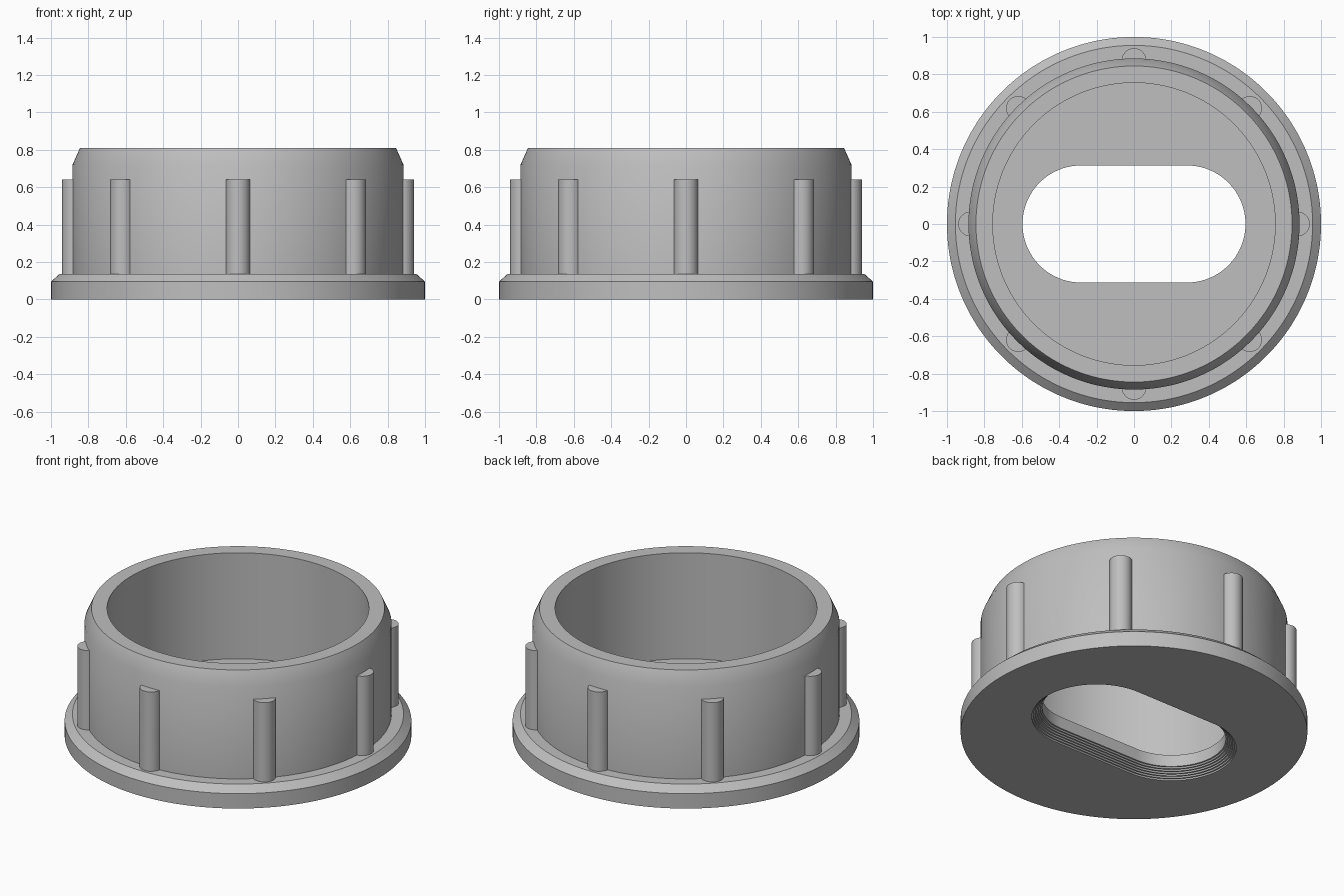
import bpy, bmesh, math

cube = bpy.data.objects.get("Cube")
if cube:
    bpy.data.objects.remove(cube, do_unlink=True)

SEGMENTS = 192
FLOOR = 0.135      # top of flange and inner floor
SLOT_R, SLOT_C = 0.313, 0.283
STEPS, STEP = 6, 0.01

grey = bpy.data.materials.new("plain grey")
grey.use_nodes = True
grey.diffuse_color = (0.52, 0.52, 0.52, 1)
grey.node_tree.nodes["Principled BSDF"].inputs["Base Color"].default_value = grey.diffuse_color


def finish(obj):
    obj.data.materials.append(grey)
    bpy.ops.object.select_all(action="DESELECT")
    obj.select_set(True)
    bpy.context.view_layer.objects.active = obj
    bpy.ops.object.shade_smooth_by_angle(angle=math.radians(30))


def ring(bm, r, z, half_length=0.0):
    """Circle, or a rounded slot when half_length pulls its halves apart."""
    verts = []
    for i in range(SEGMENTS):
        a = 2 * math.pi * (i + 0.5) / SEGMENTS
        x = r * math.cos(a) + math.copysign(half_length, math.cos(a))
        verts.append(bm.verts.new((x, r * math.sin(a), z)))
    return verts


# Collar: flange, chamfered wall, rim and floor, as one closed section
bm = bmesh.new()
profile = [(1, 0), (1, 0.095), (0.955, FLOOR), (0.885, FLOOR), (0.885, 0.72),
           (0.845, 0.81), (0.755, 0.81), (0.755, FLOOR)]
rings = [ring(bm, r, z) for r, z in profile]

# Slot through the floor, stepped outwards towards the underside
rings.append(ring(bm, SLOT_R, FLOOR, SLOT_C))
for k in range(STEPS, 0, -1):
    z = k * STEP
    r = SLOT_R + (STEPS - k) * STEP
    rings.append(ring(bm, r, z, SLOT_C))
    rings.append(ring(bm, r + STEP, z, SLOT_C))
rings.append(ring(bm, SLOT_R + STEPS * STEP, 0, SLOT_C))

for a, b in zip(rings, rings[1:] + rings[:1]):
    for i in range(SEGMENTS):
        j = (i + 1) % SEGMENTS
        bm.faces.new((a[i], a[j], b[j], b[i]))
bmesh.ops.recalc_face_normals(bm, faces=bm.faces)
mesh = bpy.data.meshes.new("collar")
bm.to_mesh(mesh)
bm.free()
collar = bpy.data.objects.new("collar", mesh)
bpy.context.collection.objects.link(collar)
finish(collar)

# Eight round grip ribs, half sunk into the wall
bottom, top = FLOOR - 0.02, 0.64
for i in range(8):
    a = i * math.pi / 4
    bpy.ops.mesh.primitive_cylinder_add(
        vertices=48, radius=0.065, depth=top - bottom,
        location=(0.875 * math.cos(a), 0.875 * math.sin(a), (top + bottom) / 2))
    rib = bpy.context.object
    rib.name = f"grip_rib_{i + 1}"
    finish(rib)
